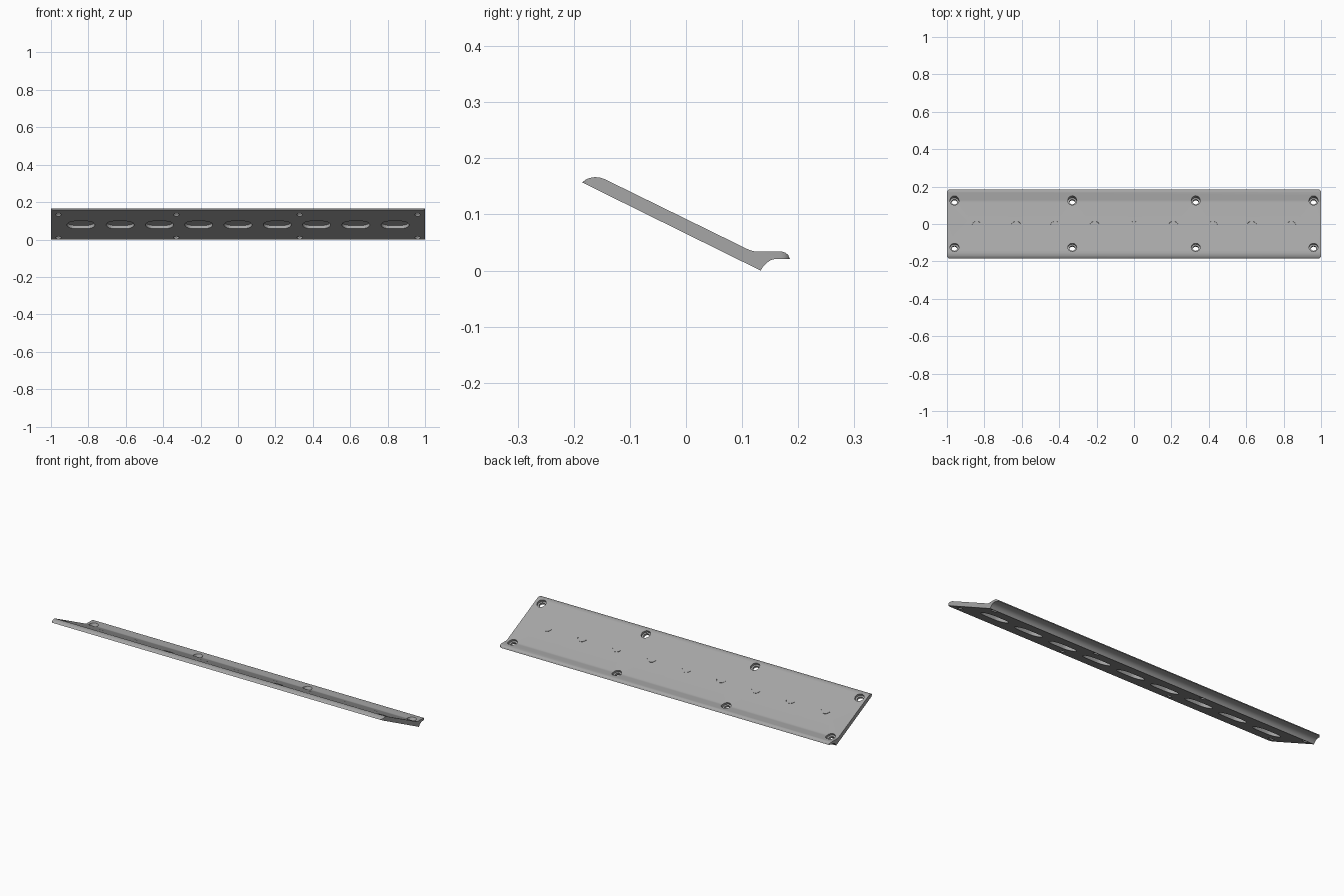
import bpy, bmesh, math
from mathutils import Matrix, Vector

if "Cube" in bpy.data.objects:
    bpy.data.objects.remove(bpy.data.objects["Cube"])

TILT = math.atan(0.49)
# frame lying on the sloped underside: x along the length, y downhill, z outward through the top
SLOPE = Matrix.Translation((0, -0.025, 0.079)) @ Matrix.Rotation(-TILT, 4, 'X')


def prism(bm, pts, matrix, lo, hi):
    """Extrude a closed outline from lo to hi along the local z axis."""
    a = [bm.verts.new(matrix @ Vector((x, y, lo))) for x, y in pts]
    b = [bm.verts.new(matrix @ Vector((x, y, hi))) for x, y in pts]
    bm.faces.new(a[::-1])
    bm.faces.new(b)
    n = len(pts)
    for i in range(n):
        j = (i + 1) % n
        bm.faces.new((a[i], a[j], b[j], b[i]))


def make(name, bm):
    bmesh.ops.recalc_face_normals(bm, faces=bm.faces)
    mesh = bpy.data.meshes.new(name)
    bm.to_mesh(mesh)
    bm.free()
    obj = bpy.data.objects.new(name, mesh)
    bpy.context.collection.objects.link(obj)
    return obj


def arc(cx, cy, r, a0, a1, n):
    return [(cx + r * math.cos(math.radians(a0 + (a1 - a0) * i / n)),
             cy + r * math.sin(math.radians(a0 + (a1 - a0) * i / n))) for i in range(n + 1)]


def boolean(target, bm, name, operation='DIFFERENCE'):
    cutter = make(name, bm)
    cutter.hide_render = True
    mod = target.modifiers.new(name, 'BOOLEAN')
    mod.operation = operation
    mod.solver = 'EXACT'
    mod.object = cutter
    bpy.context.view_layer.objects.active = target
    bpy.ops.object.modifier_apply(modifier=name)
    bpy.data.objects.remove(cutter)


# sloped strip with rounded nose and a flat hooked tail
profile = [(-0.185, 0.157), (-0.179, 0.162), (-0.172, 0.165), (-0.163, 0.1665),
           (-0.154, 0.166), (-0.145, 0.163), (0.108, 0.039), (0.114, 0.0365),
           (0.120, 0.0345), (0.127, 0.034), (0.170, 0.034), (0.177, 0.032),
           (0.182, 0.028), (0.185, 0.021), (0.160, 0.021), (0.152, 0.019),
           (0.144, 0.014), (0.138, 0.008), (0.133, 0.0)]
along_x = Matrix(((0, 0, 1, 0), (1, 0, 0, 0), (0, 1, 0, 0), (0, 0, 0, 1)))
bm = bmesh.new()
prism(bm, profile, along_x, -1, 1)
strip = make("sloped_strip", bm)

# rounded corners in plan
r = 0.016
outline = []
for sx, sy, a in ((1, 1, 0), (-1, 1, 90), (-1, -1, 180), (1, -1, 270)):
    outline += arc(sx * (1 - r), sy * (0.1852 - r), r, a, a + 90, 6)
bm = bmesh.new()
prism(bm, outline, Matrix.Identity(4), -0.1, 0.3)
boolean(strip, bm, "corner_rounding", 'INTERSECT')

# oblong pockets in the underside
bm = bmesh.new()
w, h = 0.075, 0.045
for i in range(9):
    cx = (i - 4) * 0.21
    pts = arc(cx + w - h, 0, h, -90, 90, 12) + arc(cx - w + h, 0, h, 90, 270, 12)
    prism(bm, pts, SLOPE, -0.03, 0.018)
boolean(strip, bm, "pockets")

# screw holes with counterbores opening on the top
screws = [(x, y) for x in (-0.96, -0.33, 0.33, 0.96) for y in (-0.122, 0.154)]
for name, radius, lo in (("screw_holes", 0.015, -0.03), ("counterbores", 0.024, 0.011)):
    bm = bmesh.new()
    for x, y in screws:
        prism(bm, arc(x, y, radius, 0, 345, 23), SLOPE, lo, 0.06)
    boolean(strip, bm, name)

# fine arc marks scored in the top
bm = bmesh.new()
for i in range(9):
    cx = (i - 4) * 0.21
    pts = arc(cx, 0.006, 0.027, 15, 165, 12) + arc(cx, 0.006, 0.024, 165, 15, 12)
    prism(bm, pts, SLOPE, 0.0205, 0.04)
boolean(strip, bm, "arc_marks")

# single grey finish
grey = bpy.data.materials.new("mid_grey")
grey.diffuse_color = (0.38, 0.38, 0.38, 1)
grey.use_nodes = True
grey.node_tree.nodes["Principled BSDF"].inputs["Base Color"].default_value = grey.diffuse_color
strip.data.materials.clear()
strip.data.materials.append(grey)
for p in strip.data.polygons:
    p.material_index = 0
bpy.ops.object.select_all(action='DESELECT')
strip.select_set(True)
bpy.context.view_layer.objects.active = strip
bpy.ops.object.shade_smooth_by_angle(angle=math.radians(30))
